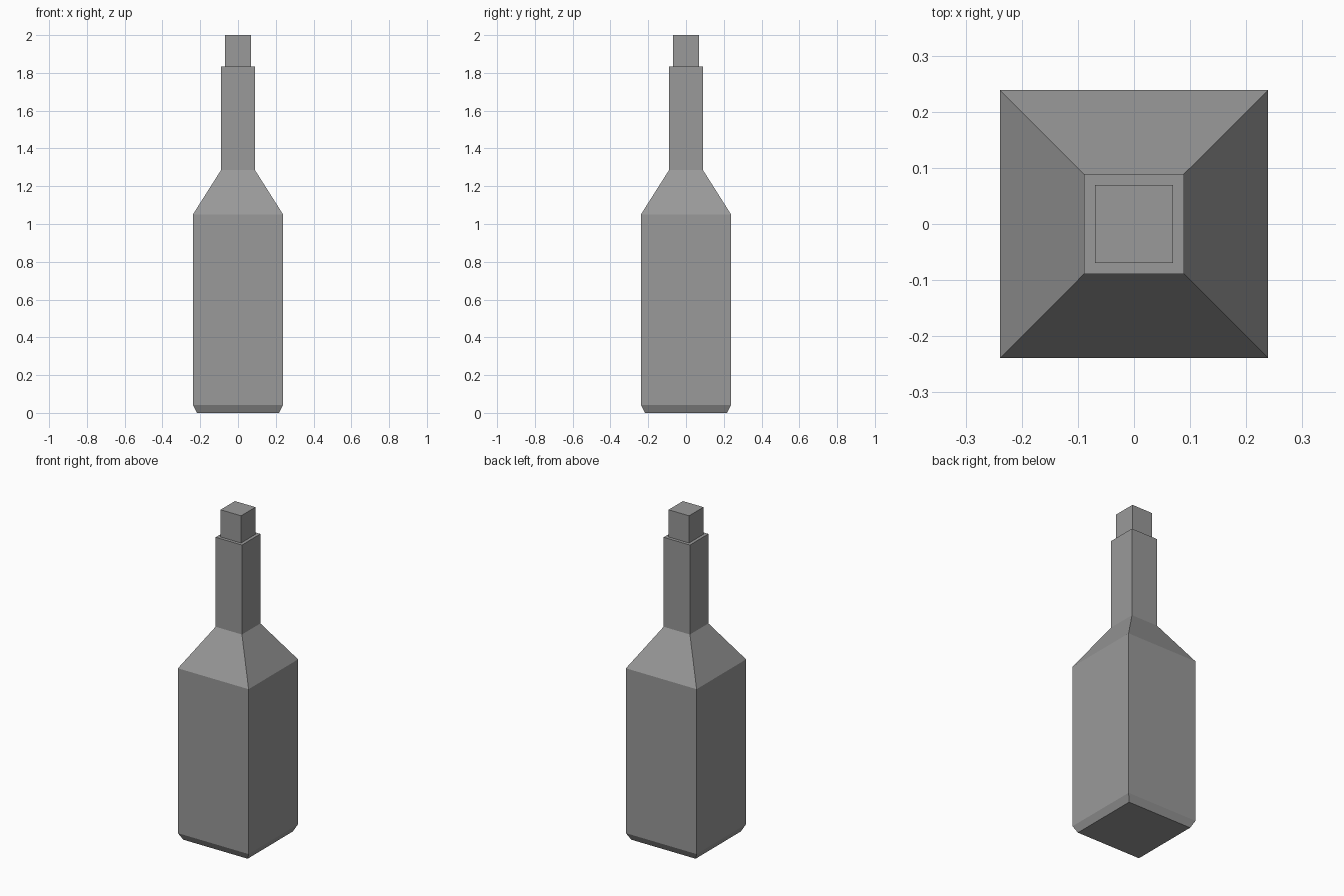
import bpy, bmesh

if "Cube" in bpy.data.objects:
    bpy.data.objects.remove(bpy.data.objects["Cube"])

# Dark grey shared by both parts
grey = bpy.data.materials.new("dark_grey")
grey.diffuse_color = (0.32, 0.32, 0.32, 1)
grey.use_nodes = True
grey.node_tree.nodes["Principled BSDF"].inputs["Base Color"].default_value = grey.diffuse_color


def square_loft(name, profile, cap_bottom, cap_top):
    """Stack square rings from (half width, height) pairs and skin them."""
    bm = bmesh.new()
    rings = [[bm.verts.new((sx * r, sy * r, z))
              for sx, sy in ((-1, -1), (1, -1), (1, 1), (-1, 1))]
             for r, z in profile]
    for low, high in zip(rings, rings[1:]):
        for i in range(4):
            j = (i + 1) % 4
            bm.faces.new((low[i], low[j], high[j], high[i]))
    if cap_bottom:
        bm.faces.new(rings[0][::-1])
    if cap_top:
        bm.faces.new(rings[-1])
    mesh = bpy.data.meshes.new(name)
    bm.to_mesh(mesh)
    bm.free()
    mesh.materials.append(grey)
    obj = bpy.data.objects.new(name, mesh)
    bpy.context.collection.objects.link(obj)
    return obj


# Bottle: chamfered base, straight body, sloped shoulder, neck and flat rim
square_loft("bottle", [(0.218, 0), (0.239, 0.042), (0.239, 1.05),
                       (0.089, 1.287), (0.089, 1.834), (0.0695, 1.834)],
            cap_bottom=True, cap_top=False)

# Stopper rising out of the rim
square_loft("stopper", [(0.0695, 1.834), (0.0695, 2.0)],
            cap_bottom=False, cap_top=True)
